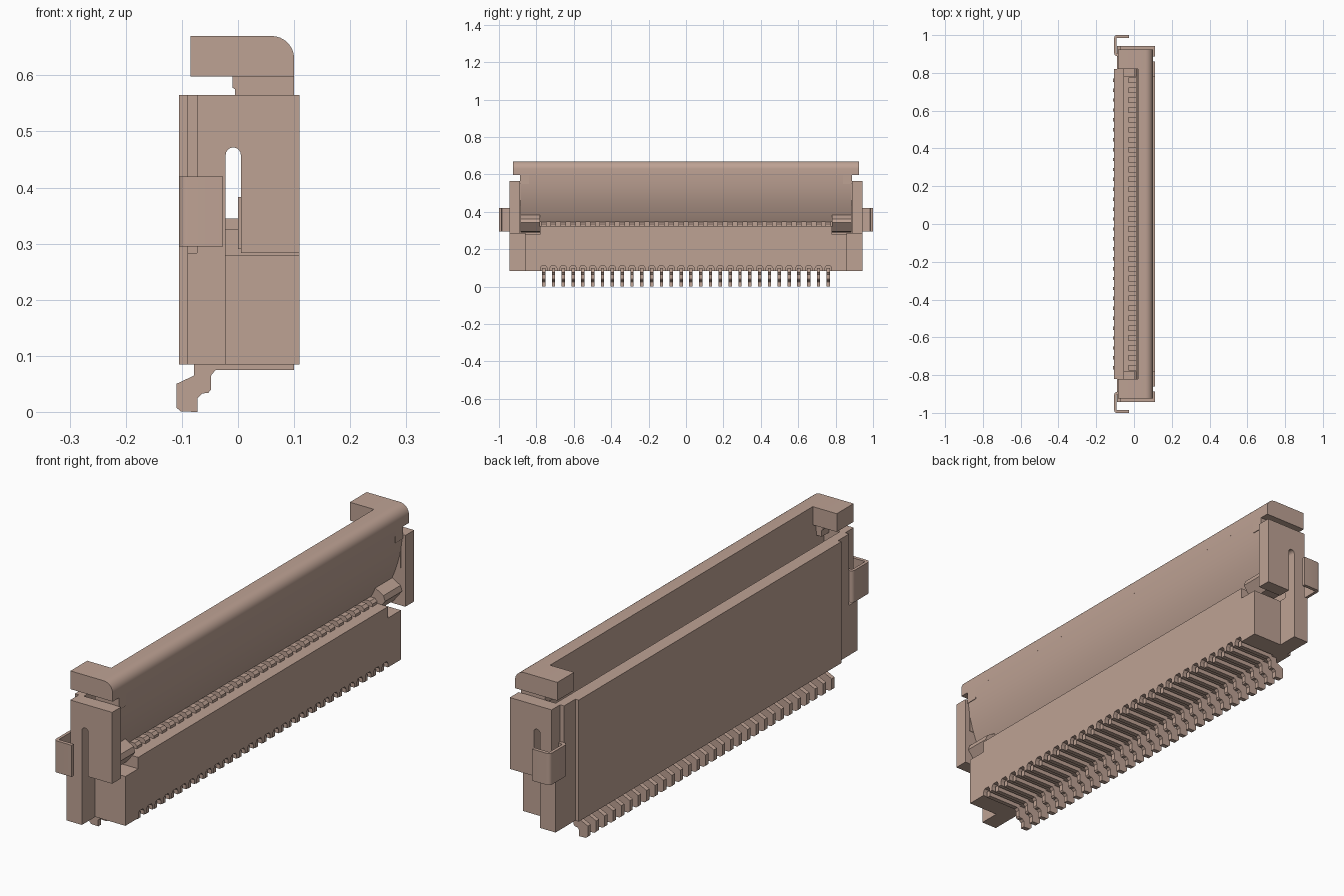
import bpy, bmesh, math

cube = bpy.data.objects.get("Cube")
if cube:
    bpy.data.objects.remove(cube, do_unlink=True)

# One flat plastic colour
mat = bpy.data.materials.new("warm_beige")
mat.use_nodes = True
COL = (0.515, 0.362, 0.296, 1)
mat.diffuse_color = COL
mat.node_tree.nodes["Principled BSDF"].inputs["Base Color"].default_value = COL


def place(axis, a, b, t):
    """Map a 2D profile point plus depth to 3D for the extrusion axis."""
    return {"x": (t, a, b), "y": (a, t, b), "z": (a, b, t)}[axis]


def prisms(name, profile, axis, spans, smooth=False):
    """Extrude a closed profile along an axis, once for each (start, end) span."""
    bm = bmesh.new()
    for t0, t1 in spans:
        lo = [bm.verts.new(place(axis, a, b, t0)) for a, b in profile]
        hi = [bm.verts.new(place(axis, a, b, t1)) for a, b in profile]
        bm.faces.new(lo)
        bm.faces.new(hi)
        n = len(profile)
        for i in range(n):
            j = (i + 1) % n
            bm.faces.new((lo[i], lo[j], hi[j], hi[i]))
    bmesh.ops.recalc_face_normals(bm, faces=bm.faces)
    me = bpy.data.meshes.new(name)
    bm.to_mesh(me)
    bm.free()
    me.materials.append(mat)
    ob = bpy.data.objects.new(name, me)
    bpy.context.collection.objects.link(ob)
    if smooth:
        bpy.ops.object.select_all(action='DESELECT')
        ob.select_set(True)
        bpy.context.view_layer.objects.active = ob
        bpy.ops.object.shade_smooth_by_angle(angle=math.radians(35))
    return ob


def rect(a0, a1, b0, b1):
    return [(a0, b0), (a1, b0), (a1, b1), (a0, b1)]


def arc(cx, cy, r, d0, d1, n=8):
    return [(cx + r * math.cos(math.radians(d0 + (d1 - d0) * i / n)),
             cy + r * math.sin(math.radians(d0 + (d1 - d0) * i / n))) for i in range(n + 1)]


def both(y0, y1):
    """The same span at both ends."""
    return [(y0, y1), (-y1, -y0)]


COUNT, PITCH = 30, 0.0525
ROW = [(i - (COUNT - 1) / 2) * PITCH for i in range(COUNT)]

# Housing: tall back wall with stepped ends
prisms("back_wall", rect(-0.105, -0.052, 0.085, 0.565), "y", [(-0.82, 0.82)])
prisms("back_wall_end", rect(-0.09, -0.052, 0.085, 0.565), "y", both(0.82, 0.89))

# Housing: front bar with a notched underside for the contacts
bar = [(-0.86, 0.28), (-0.86, 0.085)]
for y in ROW:
    bar += [(y - 0.018, 0.085), (y - 0.018, 0.1), (y - 0.011, 0.111),
            (y + 0.011, 0.111), (y + 0.018, 0.1), (y + 0.018, 0.085)]
bar += [(0.86, 0.085), (0.86, 0.28), (0.78, 0.28), (0.78, 0.325), (-0.78, 0.325), (-0.78, 0.28)]
prisms("front_bar", bar, "x", [(-0.052, 0.11)])

# Housing: end posts, each an arm hanging over a round-topped slot
post = [(-0.09, 0.085), (-0.022, 0.085)]
post += arc(-0.0085, 0.458, 0.0135, 180, 0)
post += [(0.005, 0.283), (0.11, 0.283), (0.11, 0.565), (-0.073, 0.565), (-0.073, 0.283), (-0.09, 0.283)]
prisms("end_post", post, "y", both(0.888, 0.943))
prisms("end_post_base", rect(-0.09, -0.022, 0.085, 0.283), "y", both(0.855, 0.889))
prisms("arm_stop", rect(0.03, 0.09, 0.43, 0.565), "y", both(0.886, 0.9))

# Contacts: one bent strip under the housing per position, with a tip on the bar
leg = [(-0.078, 0.1), (-0.078, 0.065), (-0.11, 0.05), (-0.11, 0.008), (-0.102, 0.001), (-0.072, 0.0),
       (-0.072, 0.025), (-0.064, 0.033), (-0.053, 0.034), (-0.048, 0.04), (-0.048, 0.065),
       (-0.04, 0.075), (0.1, 0.075), (0.1, 0.1)]
prisms("contact_legs", leg, "y", [(y - 0.009, y + 0.009) for y in ROW])
tip = [(-0.03, 0.32), (0.065, 0.32), (0.065, 0.335), (0.055, 0.345), (-0.03, 0.345)]
prisms("contact_tips", tip, "y", [(y - 0.015, y + 0.015) for y in ROW])

# Flap: rounded top rail, bowed plate below it, wide end caps
corner = arc(0.06, 0.63, 0.04, 0, 90)
prisms("flap_rail", [(0.02, 0.598), (0.1, 0.598)] + corner + [(0.02, 0.67)], "y",
       [(-0.82, 0.82)], smooth=True)
prisms("flap_end_cap", [(-0.085, 0.598), (0.1, 0.598)] + corner + [(-0.085, 0.67)], "y",
       both(0.82, 0.925), smooth=True)
plate = [(0.02, 0.599), (0.1, 0.599), (0.099, 0.565), (0.095, 0.525), (0.088, 0.485), (0.077, 0.445),
         (0.063, 0.405), (0.046, 0.365), (0.036, 0.346), (0.01, 0.346)]
prisms("flap_plate", plate, "y", [(-0.885, 0.885)], smooth=True)
hook = [(-0.005, 0.55), (0.1, 0.55), (0.1, 0.599), (-0.01, 0.599), (-0.01, 0.578), (-0.005, 0.575)]
prisms("flap_hook", hook, "y", both(0.84, 0.887))

# Flap pivots: faceted stubs at the lower corners
pivot = [(0.0, 0.29), (0.06, 0.295), (0.097, 0.342), (0.09, 0.363), (0.055, 0.383), (0.0, 0.383)]
prisms("flap_pivot", pivot, "y", both(0.78, 0.886))

# Metal hold-down clips: bent strips wrapping each end
outer = arc(-0.09, 0.985, 0.015, 90, 180, 5) + arc(-0.09, 0.905, 0.015, 180, 270, 5)
inner = arc(-0.09, 0.907, 0.003, 270, 180, 3) + arc(-0.09, 0.983, 0.003, 180, 90, 3)
clip = [(-0.027, 1.0)] + outer + [(-0.075, 0.89), (-0.075, 0.904)] + inner + [(-0.027, 0.986)]
for side, sign in (("left", 1), ("right", -1)):
    prisms("hold_down_clip_" + side, [(x, sign * y) for x, y in clip], "z", [(0.295, 0.42)], smooth=True)
